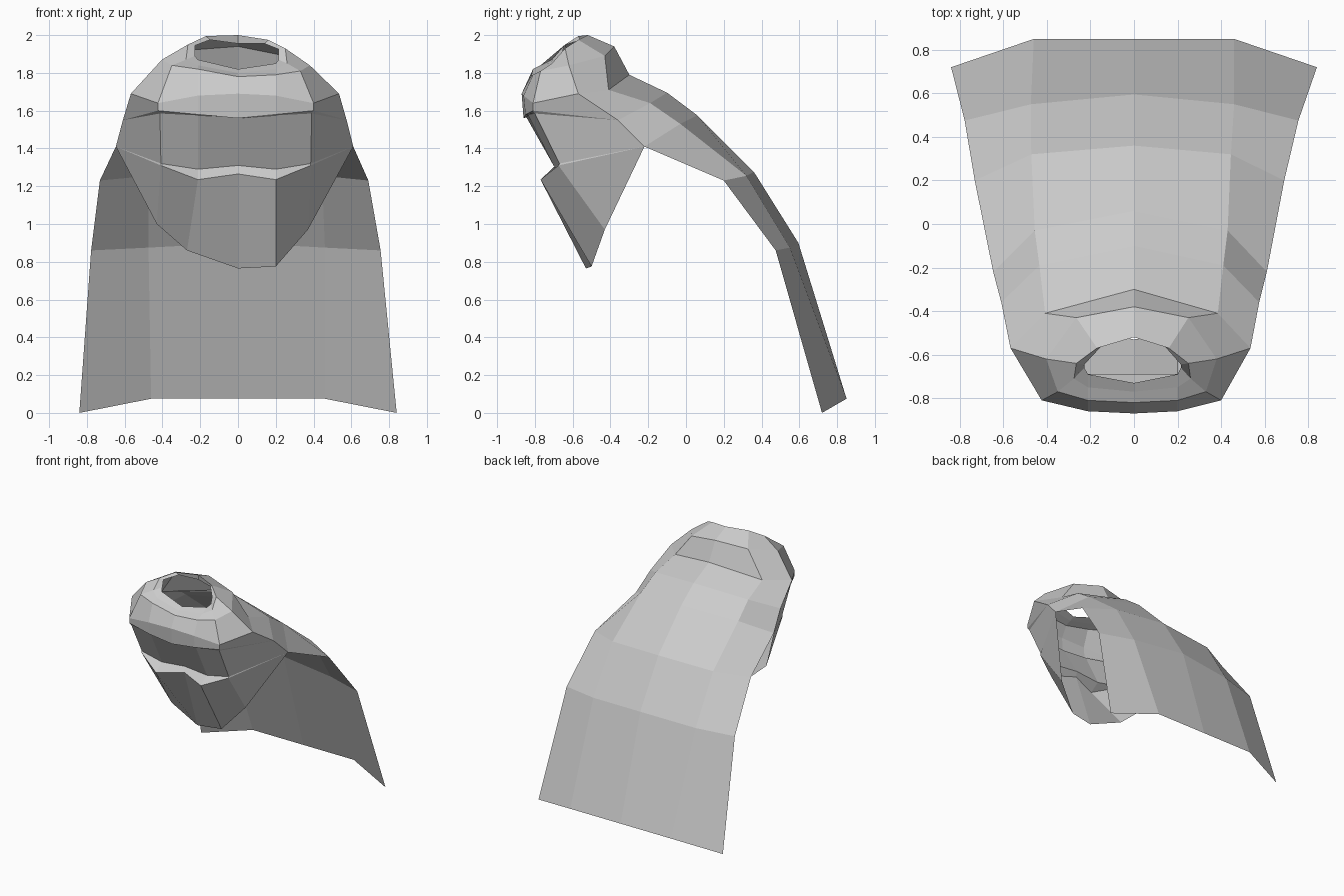
import bpy

if "Cube" in bpy.data.objects:
    bpy.data.objects.remove(bpy.data.objects["Cube"])


def left_copy(half, wide, lift):
    """Mirror off-centre points; the left side hangs slightly wider and higher."""
    return [(-x * wide, y, z + lift) for x, y, z in reversed(half) if x > 0]


def mirrored(half, wide=1.06):
    """Complete a row running from the centre line outwards."""
    return left_copy(half, wide, 0) + half


def ring(half, lift=0.0, wide=1.06):
    """Close a half ring running from front centre to back centre."""
    return half + left_copy(half, wide, lift)


def loft(name, rows, closed=False):
    """Skin consecutive rows of points with flat quads."""
    n = len(rows[0])
    verts = [p for r in rows for p in r]
    faces = []
    for i in range(len(rows) - 1):
        for j in range(n if closed else n - 1):
            k = (j + 1) % n
            faces.append((i * n + j, (i + 1) * n + j, (i + 1) * n + k, i * n + k))
    me = bpy.data.meshes.new(name)
    me.from_pydata(verts, [], faces)
    me.update()
    ob = bpy.data.objects.new(name, me)
    bpy.context.collection.objects.link(ob)
    return ob


# Rolled collar: neck rim, raised lip, crest, and outer roll
rim = [(0, -.73, 1.82), (.2, -.69, 1.85), (.215, -.66, 1.87),
       (.215, -.645, 1.925), (.14, -.56, 1.955), (0, -.51, 1.955)]
lip = [(0, -.77, 1.80), (.2, -.75, 1.82), (.26, -.71, 1.85),
       (.25, -.64, 1.93), (.16, -.57, 1.975), (0, -.52, 2.0)]
crest = [(0, -.82, 1.78), (.2, -.81, 1.79), (.33, -.77, 1.81),
         (.38, -.62, 1.84), (.25, -.43, 1.89), (0, -.38, 1.94)]
roll = [(0, -.87, 1.69), (.2, -.86, 1.68), (.40, -.81, 1.64),
        (.535, -.57, 1.69), (.385, -.41, 1.71), (0, -.30, 1.79)]
loft("collar", [ring(rim, .02), ring(lip, .02), ring(crest, .03), ring(roll)],
     closed=True)

# Points where the front drape and the cape meet at the shoulders
side_high, side_mid, side_low = (.535, -.57, 1.69), (.575, -.36, 1.55), (.61, -.22, 1.41)

# Front drape: collar hem, small tuck, pleat ledge and hanging bib
hem = [(0, -.86, 1.56), (.2, -.85, 1.58), (.40, -.81, 1.60), side_mid]
tuck = [(0, -.845, 1.565), (.2, -.835, 1.575), (.39, -.80, 1.585), side_mid]
pleat = [(0, -.69, 1.31), (.2, -.69, 1.29), (.385, -.67, 1.32), side_low]
ledge = [(0, -.70, 1.265), (.2, -.77, 1.235), (.385, -.675, 1.31), side_low]
bib = [(0, -.53, .765), (.2, -.50, .775), (.37, -.43, .97), side_low]
bib_row = mirrored(bib)
bib_row[1:3] = [(-.43, -.43, 1.0), (-.27, -.48, .86)]
loft("front_drape",
     [mirrored(r) for r in (roll[:3] + [side_high], hem, tuck, pleat, ledge)]
     + [bib_row])

# Back cape: from the collar over the shoulders down to the ground
cape = [
    ([(0, -.30, 1.79), (.385, -.41, 1.71), side_high], 1.06),
    ([(0, -.10, 1.695), (.41, -.19, 1.64), side_mid], 1.06),
    ([(0, .06, 1.575), (.43, -.03, 1.53), side_low], 1.06),
    ([(0, .36, 1.275), (.445, .32, 1.255), (.69, .20, 1.23)], 1.06),
    ([(0, .595, .90), (.46, .55, .875), (.755, .475, .86)], 1.03),
    ([(0, .85, .075), (.46, .85, .075), (.84, .72, 0)], 1.0),
]
loft("cape", [mirrored(r, w) for r, w in cape])
